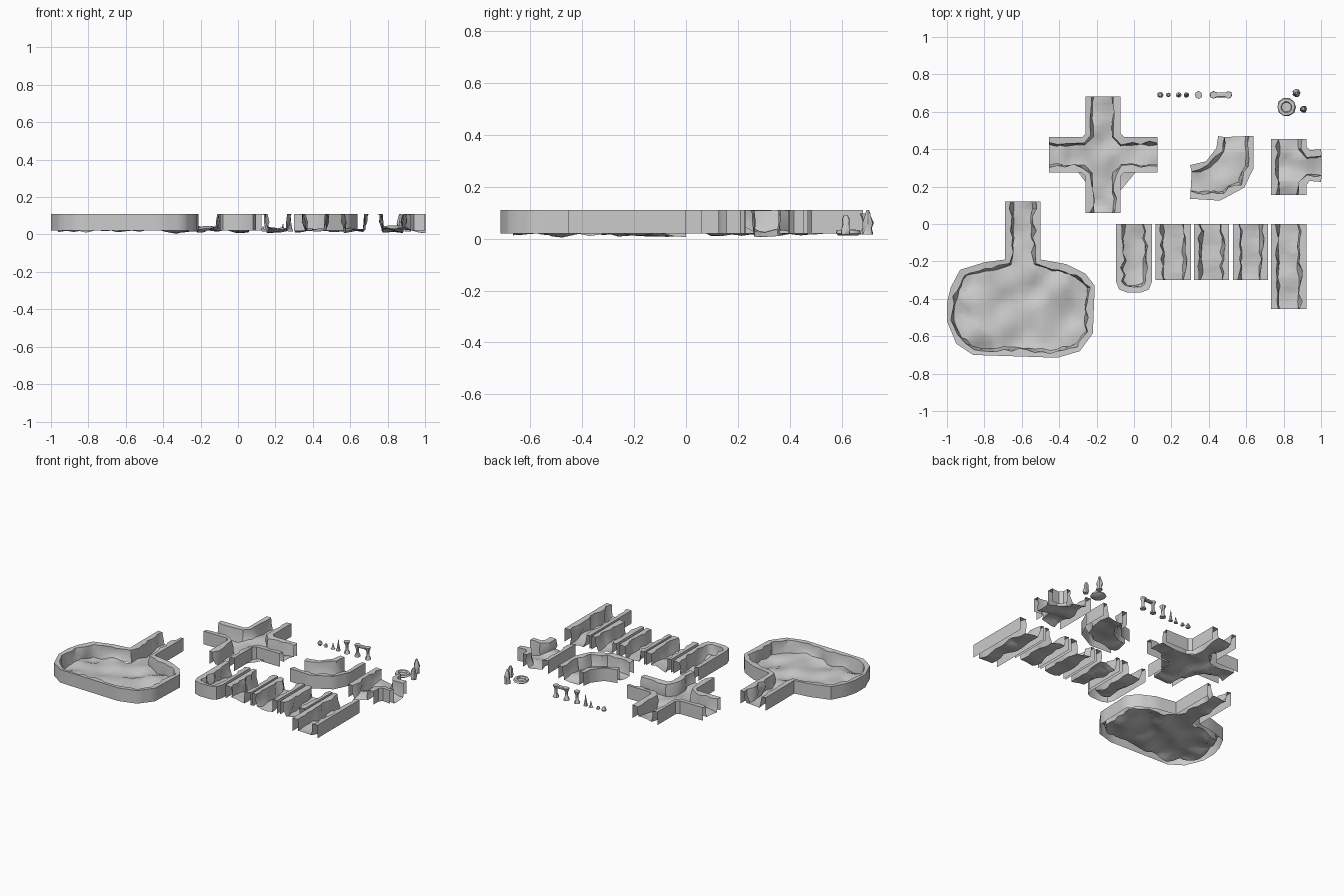
import bpy, bmesh, math, random
from mathutils import Vector, noise

random.seed(4)
if "Cube" in bpy.data.objects:
    bpy.data.objects.remove(bpy.data.objects["Cube"])

stone = bpy.data.materials.new("grey_stone")
stone.use_nodes = True
GREY = (0.6, 0.6, 0.6, 1)
stone.diffuse_color = GREY
stone.node_tree.nodes["Principled BSDF"].inputs["Base Color"].default_value = GREY

BASE, TOP = 0.02, 0.11


def finish(bm, name, angle=40):
    mesh = bpy.data.meshes.new(name)
    bm.to_mesh(mesh)
    bm.free()
    mesh.materials.append(stone)
    for p in mesh.polygons:
        p.use_smooth = True
    mesh.set_sharp_from_angle(angle=math.radians(angle))
    obj = bpy.data.objects.new(name, mesh)
    bpy.context.collection.objects.link(obj)
    return obj


def floor_height(x, y):
    return max(0, 0.027 + 0.03 * noise.noise(Vector((x * 9, y * 9, 0.4))))


def densify(points, step=0.04):
    out = []
    for a, b in zip(points, points[1:]):
        a, b = Vector(a), Vector(b)
        n = max(1, round((b - a).length / step))
        out += [a.lerp(b, i / n) for i in range(n)]
    return out + [Vector(points[-1])]


def inward(path, i):
    # mitred normal pointing to the left of the path
    a = path[i] - path[i - 1] if i else path[1] - path[0]
    b = path[i + 1] - path[i] if i < len(path) - 1 else a
    t = (a.normalized() + b.normalized()).normalized()
    return Vector((-t.y, t.x))


def wall(bm, points):
    """Hollow wall: flat outside and rim, rough rock inside. Returns its foot line."""
    path = densify(points)
    rows = []
    for i, p in enumerate(path):
        n = inward(path, i)
        w = 0.033 + random.uniform(-0.012, 0.012)
        mid = w + random.uniform(-0.004, 0.012)
        foot = 0.04 + random.uniform(-0.006, 0.01)
        q = p + n * foot
        row = [(p, BASE), (p, TOP), (p + n * w, TOP - random.uniform(0, 0.005)),
               (p + n * mid, 0.065), (q, floor_height(*q))]
        rows.append([bm.verts.new((v.x, v.y, z)) for v, z in row])
    for r, s in zip(rows, rows[1:]):
        for k in range(4):
            bm.faces.new((r[k], s[k], s[k + 1], r[k + 1]))
    return [r[4].co.copy() for r in rows]


def floor(name, loop):
    bm = bmesh.new()
    bm.faces.new([bm.verts.new((p.x, p.y, 0)) for p in loop])
    bmesh.ops.triangulate(bm, faces=bm.faces[:])
    for axis in (0, 1):
        lo, hi = min(p[axis] for p in loop), max(p[axis] for p in loop)
        n = max(2, round((hi - lo) / 0.04))
        for i in range(1, n):
            co, no = Vector(), Vector()
            co[axis], no[axis] = lo + (hi - lo) * i / n, 1
            bmesh.ops.bisect_plane(bm, geom=bm.verts[:] + bm.edges[:] + bm.faces[:],
                                   plane_co=co, plane_no=no)
    for v in bm.verts:
        v.co.z = floor_height(v.co.x, v.co.y)
    bmesh.ops.recalc_face_normals(bm, faces=bm.faces[:])
    if sum(f.normal.z for f in bm.faces) < 0:
        bmesh.ops.reverse_faces(bm, faces=bm.faces[:])
    finish(bm, name + "_floor", 60)


def tile(name, walls):
    """Walls run anticlockwise round the passage."""
    bm = bmesh.new()
    loop = []
    for points in walls:
        loop += wall(bm, points)
    bmesh.ops.reverse_faces(bm, faces=bm.faces[:])
    finish(bm, name + "_walls")
    floor(name, loop)


def straight(name, x0, x1, y0, y1):
    tile(name, [[(x0, y1), (x0, y0)], [(x1, y0), (x1, y1)]])


# Straight passages
straight("short_passage_a", 0.115, 0.305, -0.30, 0)
straight("short_passage_b", 0.32, 0.508, -0.30, 0)
straight("short_passage_c", 0.528, 0.717, -0.30, 0)
straight("long_passage", 0.732, 0.922, -0.455, 0)

# Dead end with rounded corners
tile("dead_end", [[(-0.095, 0), (-0.095, -0.31), (-0.08, -0.35), (-0.04, -0.365),
                   (0.04, -0.365), (0.08, -0.35), (0.095, -0.31), (0.095, 0)]])

# Large chamber with entrance
tile("chamber", [[(-0.69, 0.12), (-0.69, -0.19), (-0.80, -0.205), (-0.93, -0.245),
                  (-0.98, -0.34), (-1, -0.42), (-1, -0.52), (-0.95, -0.64),
                  (-0.86, -0.70), (-0.41, -0.715), (-0.29, -0.68), (-0.22, -0.585),
                  (-0.21, -0.33), (-0.26, -0.265), (-0.36, -0.215), (-0.50, -0.19),
                  (-0.50, 0.12)]])

# Crossroads: one corner wall mirrored into four
CX, CY, HALF, C = -0.165, 0.37, 0.094, 0.02
ARM_X, ARM_Y = 0.29, 0.312
corners = []
for sx, sy in ((-1, 1), (-1, -1), (1, -1), (1, 1)):
    pts = [(HALF, ARM_Y), (HALF, HALF + C), (HALF + C, HALF), (ARM_X, HALF)]
    pts = [(CX + sx * x, CY + sy * y) for x, y in pts]
    corners.append(pts if sx * sy < 0 else pts[::-1])
tile("crossroads", corners)

# Curved bend
tile("bend", [[(0.45, 0.47), (0.44, 0.405), (0.385, 0.335), (0.30, 0.315)],
              [(0.30, 0.135), (0.46, 0.125), (0.59, 0.195), (0.64, 0.30), (0.64, 0.47)]])

# Side junction
tile("junction", [[(0.732, 0.455), (0.732, 0.155)],
                  [(0.922, 0.155), (0.922, 0.21), (0.94, 0.23), (1.0, 0.225)],
                  [(1.0, 0.40), (0.94, 0.395), (0.922, 0.415), (0.922, 0.455)]])


def lathe(name, x, y, profile, sides=8, rough=0.0):
    bm = bmesh.new()
    rings = []
    for r, z in profile:
        ring = []
        for i in range(sides):
            a = math.tau * i / sides
            k = r * (1 + random.uniform(-rough, rough))
            ring.append(bm.verts.new((x + k * math.cos(a), y + k * math.sin(a), z)))
        rings.append(ring)
    for lo, hi in zip(rings, rings[1:]):
        for i in range(sides):
            j = (i + 1) % sides
            bm.faces.new((lo[i], lo[j], hi[j], hi[i]))
    bm.faces.new(rings[0][::-1])
    bm.faces.new(rings[-1])
    return finish(bm, name)


# Loose stones and stalagmites
ROW = 0.69
for name, x, r, h in (("large_stone", 0.14, 0.016, 0.028), ("small_stone", 0.185, 0.013, 0.02)):
    lathe(name, x, ROW, [(r * 0.8, 0.015), (r, 0.015 + h * 0.4), (r * 0.5, 0.015 + h)], 7, 0.15)
for name, x, h in (("short_stalagmite", 0.24, 0.04), ("tall_stalagmite", 0.28, 0.075)):
    lathe(name, x, ROW, [(0.015, 0.015), (0.009, 0.015 + h * 0.25),
                         (0.004, 0.015 + h * 0.7), (0.002, 0.015 + h)], 7, 0.1)

# Pillar and archway
PILLAR = [(0.02, 0.015), (0.018, 0.024), (0.01, 0.04), (0.01, 0.07), (0.018, 0.088), (0.02, 0.097)]
lathe("pillar", 0.345, ROW, PILLAR, 8, 0.06)
for side, x in (("left", 0.505), ("right", 0.425)):
    lathe("arch_leg_" + side, x, ROW, PILLAR[:4] + [(0.016, 0.085), (0.019, 0.097)], 8, 0.06)
bm = bmesh.new()
bmesh.ops.create_cube(bm, size=1)
for v in bm.verts:
    v.co = (0.465 + v.co.x * 0.1, ROW + v.co.y * 0.026, 0.089 + v.co.z * 0.016)
bmesh.ops.bevel(bm, geom=bm.edges[:], offset=0.004, segments=1, affect='EDGES')
finish(bm, "arch_lintel")

# Round basin and standing rocks
lathe("basin", 0.815, 0.625, [(0.04, 0.012), (0.05, 0.02), (0.046, 0.032), (0.03, 0.034),
                              (0.026, 0.022)], 10, 0.05)
lathe("tall_rock", 0.868, 0.70, [(0.02, 0.015), (0.018, 0.04), (0.02, 0.06),
                                 (0.013, 0.085), (0.006, 0.11)], 7, 0.2)
lathe("short_rock", 0.905, 0.615, [(0.018, 0.015), (0.019, 0.035), (0.013, 0.055),
                                   (0.014, 0.075), (0.007, 0.09)], 7, 0.2)
